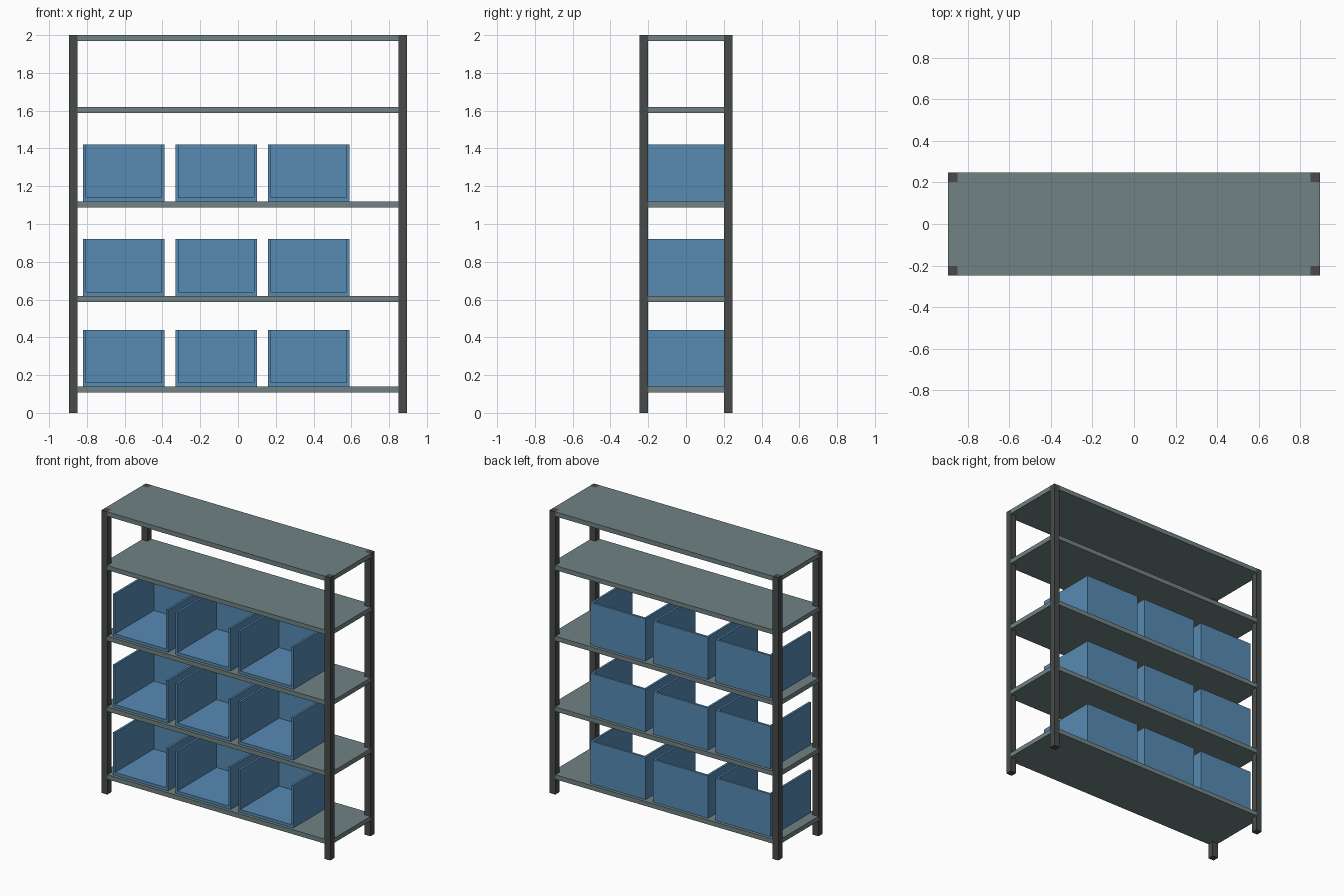
import bpy
import bmesh

if "Cube" in bpy.data.objects:
    bpy.data.objects.remove(bpy.data.objects["Cube"], do_unlink=True)

HALF_W, HALF_D, HEIGHT = 0.895, 0.247, 2.0
POST = 0.045
SHELF_THICK = 0.032
SHELF_TOPS = (0.14, 0.62, 1.12, 1.62, HEIGHT)
BIN_W, BIN_D, BIN_H = 0.43, 0.45, 0.30
WALL, FLOOR = 0.015, 0.02


def make_material(name, rgb):
    mat = bpy.data.materials.new(name)
    mat.use_nodes = True
    mat.diffuse_color = (*rgb, 1)
    mat.node_tree.nodes["Principled BSDF"].inputs["Base Color"].default_value = (*rgb, 1)
    return mat


def extrude_outline(name, outline, z0, z1, mat):
    """Solid made by raising a flat outline from z0 to z1."""
    bm = bmesh.new()
    face = bm.faces.new([bm.verts.new((x, y, z0)) for x, y in outline])
    raised = bmesh.ops.extrude_face_region(bm, geom=[face], use_keep_orig=True)
    top = [v for v in raised["geom"] if isinstance(v, bmesh.types.BMVert)]
    bmesh.ops.translate(bm, verts=top, vec=(0, 0, z1 - z0))
    bmesh.ops.recalc_face_normals(bm, faces=bm.faces)
    mesh = bpy.data.meshes.new(name)
    bm.to_mesh(mesh)
    bm.free()
    mesh.materials.append(mat)
    obj = bpy.data.objects.new(name, mesh)
    bpy.context.collection.objects.link(obj)
    return obj


def rectangle(x0, x1, y0, y1):
    return [(x0, y0), (x1, y0), (x1, y1), (x0, y1)]


post_mat = make_material("dark_steel", (0.066, 0.069, 0.069))
shelf_mat = make_material("grey_green_metal", (0.165, 0.225, 0.23))
bin_mat = make_material("blue_plastic", (0.095, 0.255, 0.45))

# Corner posts
for sx, side in ((-1, "right"), (1, "left")):
    for sy, end in ((-1, "front"), (1, "back")):
        xs = sorted((sx * HALF_W, sx * (HALF_W - POST)))
        ys = sorted((sy * HALF_D, sy * (HALF_D - POST)))
        extrude_outline(f"{end}_{side}_post", rectangle(*xs, *ys), 0, HEIGHT, post_mat)

# Shelves, notched around the posts
ix, iy = HALF_W - POST, HALF_D - POST
quarter = [(HALF_W, iy), (ix, iy), (ix, HALF_D)]
notched = (quarter
           + [(-x, y) for x, y in reversed(quarter)]
           + [(-x, -y) for x, y in quarter]
           + [(x, -y) for x, y in reversed(quarter)])
for i, top in enumerate(SHELF_TOPS):
    extrude_outline(f"shelf_{i + 1}", notched, top - SHELF_THICK, top, shelf_mat)

# Storage bins: a floor and a U-shaped wall, open at the front and top
for row, base in enumerate(SHELF_TOPS[:3]):
    for col in range(3):
        x0 = -0.82 + 0.49 * col
        x1 = x0 + BIN_W
        y0, y1 = -BIN_D / 2, BIN_D / 2
        tag = f"{row + 1}_{col + 1}"
        walls = [(x0, y0), (x0 + WALL, y0), (x0 + WALL, y1 - WALL),
                 (x1 - WALL, y1 - WALL), (x1 - WALL, y0), (x1, y0), (x1, y1), (x0, y1)]
        extrude_outline(f"bin_walls_{tag}", walls, base, base + BIN_H, bin_mat)
        extrude_outline(f"bin_floor_{tag}", rectangle(x0 + WALL, x1 - WALL, y0, y1 - WALL),
                        base, base + FLOOR, bin_mat)
